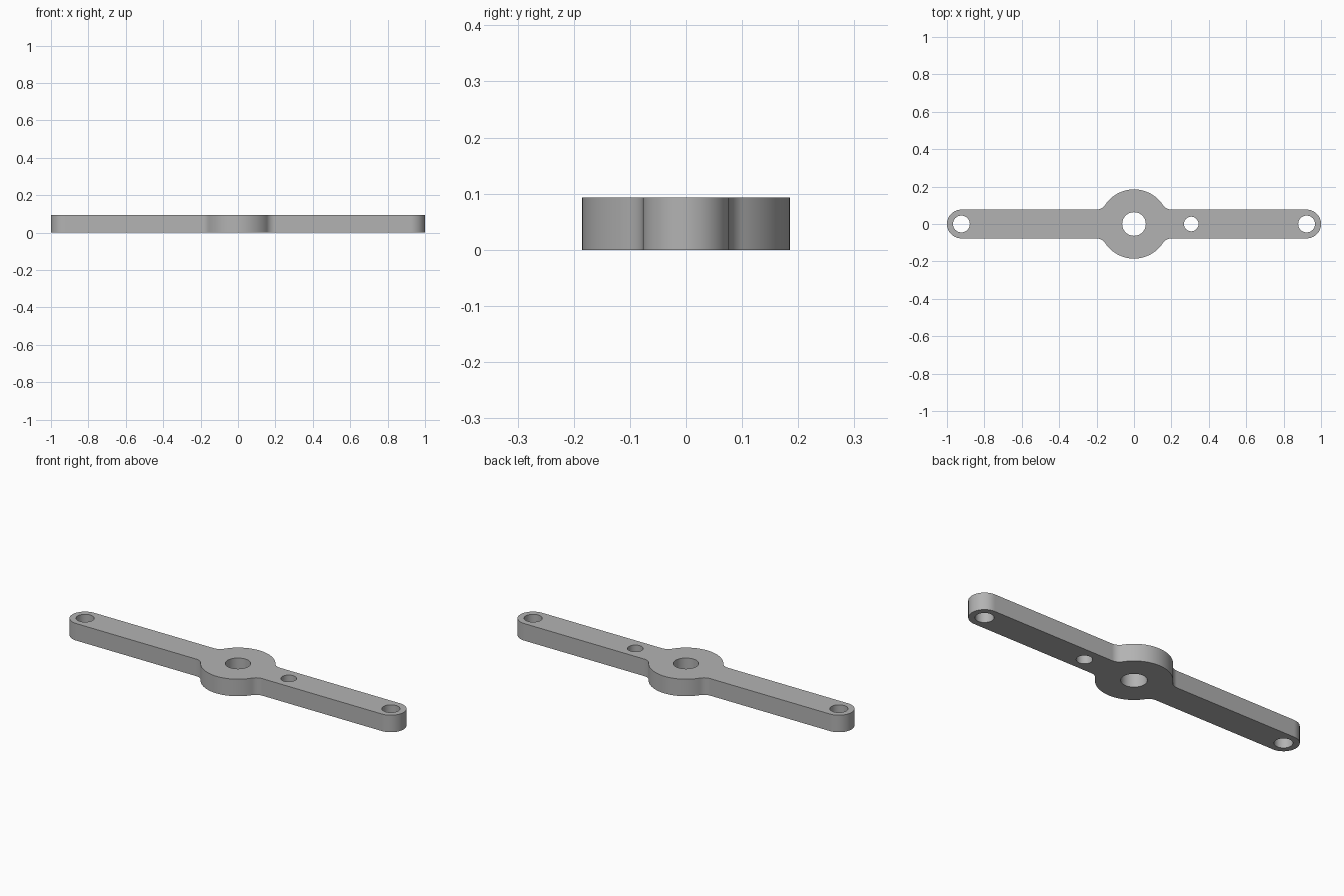
import bpy
import bmesh
from math import cos, sin, pi, atan2, sqrt

cube = bpy.data.objects.get("Cube")
if cube:
    bpy.data.objects.remove(cube, do_unlink=True)

HEIGHT = 0.093
ARM = 0.077       # half width of the arm, and radius of its round ends
HUB = 0.185       # radius of the central hub
FILLET = 0.054    # radius of the curve between hub and arm
HOLES = [(-0.923, 0.045), (0.923, 0.045), (0.306, 0.039), (0, 0.063)]


def arc(cx, cy, radius, start, end, steps):
    """Points along an arc, both ends included."""
    angles = [start + (end - start) * i / steps for i in range(steps + 1)]
    return [(cx + radius * cos(a), cy + radius * sin(a)) for a in angles]


# Outline of one quarter, from the arm tip to the top of the hub
fillet_y = ARM + FILLET
fillet_x = sqrt((HUB + FILLET) ** 2 - fillet_y ** 2)
meet = atan2(fillet_y, fillet_x)
quarter = arc(1 - ARM, 0, ARM, 0, pi / 2, 14)
quarter += arc(fillet_x, fillet_y, FILLET, -pi / 2, meet - pi, 10)
quarter += arc(0, 0, HUB, meet, pi / 2, 16)[1:]

# Mirror the quarter to the whole outline
half = quarter + [(-x, y) for x, y in reversed(quarter[:-1])]
outline = half + [(x, -y) for x, y in reversed(half[1:-1])]
loops = [outline] + [arc(x, 0, r, 0, 2 * pi, 48)[:-1] for x, r in HOLES]

# Fill the flat plate around the holes, then raise it
bm = bmesh.new()
for loop in loops:
    verts = [bm.verts.new((x, y, 0)) for x, y in loop]
    for a, b in zip(verts, verts[1:] + verts[:1]):
        bm.edges.new((a, b))
bmesh.ops.triangle_fill(bm, use_beauty=True, use_dissolve=False, edges=bm.edges[:])
raised = bmesh.ops.extrude_face_region(bm, geom=bm.faces[:], use_keep_orig=True)
top = [g for g in raised["geom"] if isinstance(g, bmesh.types.BMVert)]
bmesh.ops.translate(bm, vec=(0, 0, HEIGHT), verts=top)
bmesh.ops.recalc_face_normals(bm, faces=bm.faces[:])
mesh = bpy.data.meshes.new("lever_arm")
bm.to_mesh(mesh)
bm.free()

# One plain grey material
grey = bpy.data.materials.new("light_grey")
grey.use_nodes = True
colour = (0.45, 0.45, 0.45, 1)
grey.diffuse_color = colour
grey.node_tree.nodes["Principled BSDF"].inputs["Base Color"].default_value = colour
mesh.materials.append(grey)

lever = bpy.data.objects.new("lever_arm", mesh)
bpy.context.collection.objects.link(lever)
bpy.ops.object.select_all(action="DESELECT")
lever.select_set(True)
bpy.context.view_layer.objects.active = lever
bpy.ops.object.shade_smooth_by_angle(angle=pi / 6)
